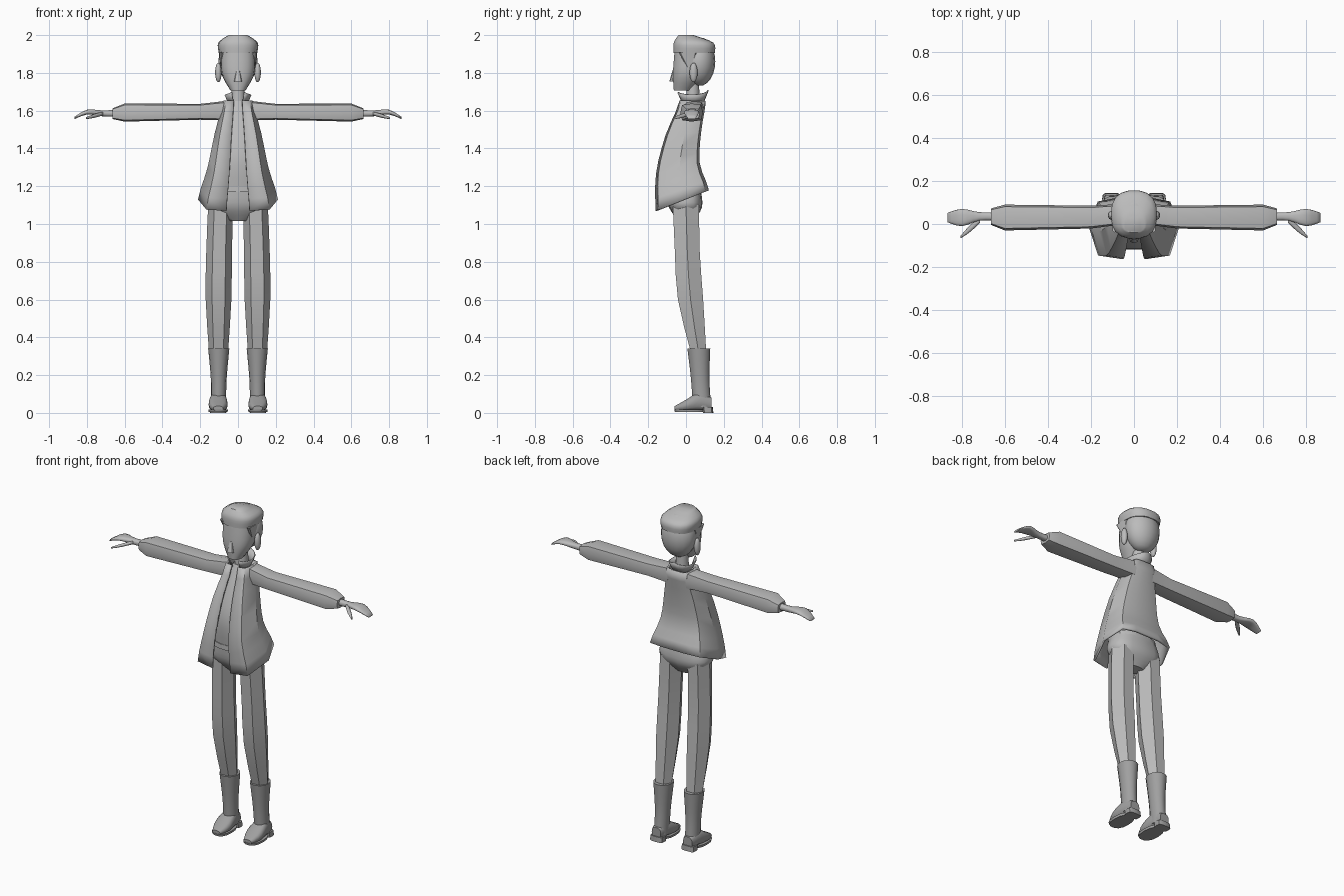
import bpy, math

cube = bpy.data.objects.get("Cube")
if cube:
    bpy.data.objects.remove(cube)


def material(name, value):
    mat = bpy.data.materials.new(name)
    mat.use_nodes = True
    colour = (value, value, value, 1)
    mat.diffuse_color = colour
    mat.node_tree.nodes["Principled BSDF"].inputs["Base Color"].default_value = colour
    return mat


GREY = material("plain grey", .5)
DARK = material("boot grey", .35)


def build(name, verts, faces, mat=GREY, mirror=False, angle=35, thickness=0):
    mesh = bpy.data.meshes.new(name)
    mesh.from_pydata(verts, [], faces)
    mesh.materials.append(mat)
    part = bpy.data.objects.new(name, mesh)
    bpy.context.collection.objects.link(part)
    bpy.ops.object.select_all(action="DESELECT")
    part.select_set(True)
    bpy.context.view_layer.objects.active = part
    bpy.ops.object.mode_set(mode="EDIT")
    bpy.ops.mesh.select_all(action="SELECT")
    bpy.ops.mesh.normals_make_consistent(inside=False)
    bpy.ops.object.mode_set(mode="OBJECT")
    if mirror:
        part.modifiers.new("Mirror", "MIRROR").use_clip = True
    if thickness:
        shell = part.modifiers.new("Thickness", "SOLIDIFY")
        shell.thickness = thickness
    bpy.ops.object.shade_smooth_by_angle(angle=math.radians(angle))


def along(keys, s):
    """Smooth curve through evenly spaced keys, for s from 0 to 1."""
    last = len(keys) - 1
    i = min(int(s * last), last - 1)
    f = s * last - i
    a, b = keys[i], keys[i + 1]
    leave = (b - keys[max(i - 1, 0)]) / 2
    arrive = (keys[min(i + 2, last)] - a) / 2
    ease = f * f * (3 - 2 * f)
    return a + (b - a) * ease + leave * f * (1 - f) ** 2 - arrive * f * f * (1 - f)


def skin(rows, closed):
    """Quads between neighbouring rows, with end caps when closed."""
    n = len(rows[0])
    verts = [point for row in rows for point in row]
    faces = [(r * n + i, r * n + (i + 1) % n, (r + 1) * n + (i + 1) % n, (r + 1) * n + i)
             for r in range(len(rows) - 1) for i in range(n if closed else n - 1)]
    if closed:
        faces += [tuple(range(n)), tuple(range(len(verts) - n, len(verts)))]
    return verts, faces


def limb(name, path, widths, depths, axis="z", steps=8, sides=14, boxy=1.0, **options):
    """Closed form along a path; width and depth are half sizes of the rings."""
    across, over = {"z": (0, 1), "x": (1, 2), "y": (0, 2)}[axis]
    tracks = list(zip(*path))
    rows = []
    for step in range(steps + 1):
        s = step / steps
        row = []
        for i in range(sides):
            turn = math.tau * i / sides
            u, v = (math.copysign(abs(c) ** boxy, c) for c in (math.cos(turn), math.sin(turn)))
            point = [along(track, s) for track in tracks]
            point[across] += u * along(widths, s)
            point[over] += v * along(depths, s)
            row.append(point)
        rows.append(row)
    build(name, *skin(rows, True), **options)


def ball(name, centre, radii, **options):
    """Rounded form built from rings of latitude."""
    rows = []
    for lat in range(1, 12):
        tilt = math.pi * lat / 12
        ring = [(math.sin(tilt) * math.cos(math.tau * i / 16),
                 math.sin(tilt) * math.sin(math.tau * i / 16), math.cos(tilt)) for i in range(16)]
        rows.append([[c + r * p for c, r, p in zip(centre, radii, point)] for point in ring])
    build(name, *skin(rows, True), angle=60, **options)


# Head, hair, ears, nose and neck
limb("head", [(0, -.02, 1.707), (0, .01, 1.8), (0, .02, 1.93)],
     [.04, .088, .09], [.045, .08, .08], sides=18, boxy=.85)
ball("back_hair", (0, .07, 1.86), (.104, .085, .13))
limb("top_hair", [(0, .043, 1.905), (0, .04, 1.96), (0, 0, 2)],
     [.102, .104, .05], [.111, .106, .04], sides=18, boxy=.8, angle=50)
limb("sideburns", [(.085, .02, 1.825), (.09, .01, 1.91)], [.006, .012], [.012, .05],
     steps=1, sides=8, boxy=.6, mirror=True)
ball("ears", (.104, .04, 1.802), (.017, .021, .052), mirror=True)
limb("nose", [(0, -.072, 1.755), (0, -.066, 1.815)], [.021, .009], [.017, .005], steps=2, sides=10)
limb("neck", [(0, .035, 1.6), (0, .037, 1.74)], [.04, .034], [.04, .033], steps=1)

# Jacket: each row runs from the front opening round to the back centre,
# and the slanted hem levels out towards the shoulders
section = [(.3, -1), (.8, -.9), (1, .1), (.8, .9), (.4, 1), (0, 1)]
levels = 9
jacket = []
for k in range(levels + 1):
    s = k / levels
    half_width = along([.2, .15, .112, .07], s)
    middle = along([-.02, -.043, -.015, .035], s)
    half_depth = along([.13, .104, .083, .058], s)
    row = []
    for u, v in section:
        y = middle + v * half_depth
        slant = .4 * y * (1 - s)
        row.append((u * half_width, y, 1.13 + .52 * s + slant))
    jacket.append(row)
build("jacket", *skin(jacket, False), mirror=True, thickness=.012)

# Collar: flared strip, open at the front and dipping at the sides
collar = []
for k in range(3):
    row = []
    for i in range(9):
        turn = math.radians(19 * i - 62)
        side = math.cos(turn) if i < 8 else 0
        row.append((side * (.046 + .01 * k), .032 + math.sin(turn) * (.055 + .014 * k),
                    1.64 + k * (.035 - .012 * side)))
    collar.append(row)
build("collar", *skin(collar, False), mirror=True, thickness=.006)

# Sleeves, hands and thumbs
limb("sleeves", [(.06, .045, 1.6), (.2, .032, 1.594), (.6, .03, 1.59), (.665, .034, 1.584)],
     [.048, .053, .06, .038], [.052, .042, .048, .028],
     axis="x", steps=3, sides=8, boxy=.5, mirror=True)
limb("hands", [(.64, .035, 1.586), (.72, .035, 1.586), (.8, .03, 1.592), (.866, .03, 1.561)],
     [.02, .02, .04, .022], [.018, .016, .013, .006],
     axis="x", steps=9, boxy=.8, mirror=True, angle=60)
limb("thumbs", [(.715, .02, 1.585), (.805, -.06, 1.56)], [.013, .016, .006], [.01, .01, .005],
     axis="x", steps=6, sides=8, mirror=True, angle=60)

# Shirt and belt
limb("shirt", [(0, -.02, 1.2), (0, -.035, 1.35), (0, -.01, 1.5), (0, .032, 1.65)],
     [.12, .11, .09, .04], [.09, .085, .065, .038], boxy=.75)
limb("belt", [(0, -.017, 1.172), (0, -.017, 1.202)], [.14, .137], [.096, .096], steps=1, boxy=.75)

# Trousers
limb("hips", [(0, 0, 1.015), (0, -.003, 1.09), (0, -.013, 1.18)],
     [.05, .157, .14], [.04, .088, .092], sides=16, boxy=.75)
limb("trouser_legs", [(.103, .065, .33), (.103, .024, .6), (.1, .007, .85), (.092, 0, 1.1)],
     [.051, .068, .068, .066], [.048, .077, .076, .08], steps=6, sides=6, mirror=True, angle=20)

# Boots
limb("boot_shafts", [(.104, .085, .03), (.102, .075, .18), (.102, .068, .34)],
     [.04, .042, .056], [.05, .05, .062], mirror=True, mat=DARK)
limb("boot_feet", [(.105, -.06, .024), (.105, 0, .04), (.105, .07, .06), (.105, .135, .048)],
     [.026, .05, .044, .03], [.012, .03, .048, .034],
     axis="y", boxy=.75, mirror=True, angle=50, mat=DARK)
limb("boot_soles", [(.105, .02, .004), (.105, .02, .018)], [.05, .052], [.08, .084],
     steps=1, boxy=.8, mirror=True, mat=DARK)
limb("boot_heels", [(.105, .117, 0), (.105, .115, .03)], [.043, .041], [.028, .027],
     steps=1, sides=12, boxy=.5, mirror=True, mat=DARK)
